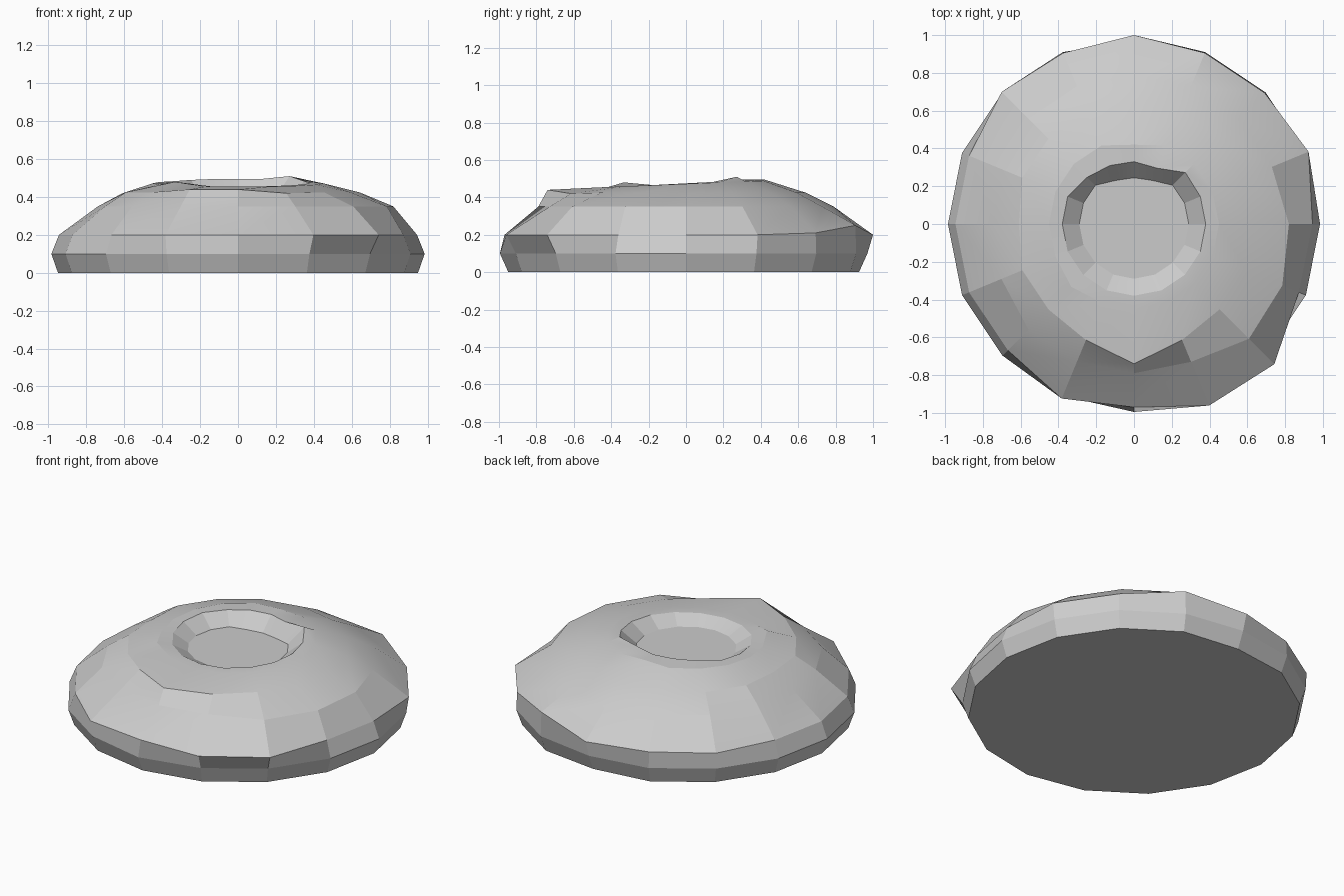
import bpy, bmesh, math

old = bpy.data.objects.get("Cube")
if old:
    bpy.data.objects.remove(old, do_unlink=True)

SIDES = 16  # column 0 points to the left (+x), 4 to the back, 12 to the front

stone = bpy.data.materials.new("light_grey_stone")
stone.use_nodes = True
colour = (0.6, 0.6, 0.6, 1)
stone.diffuse_color = colour
stone.node_tree.nodes["Principled BSDF"].inputs["Base Color"].default_value = colour


def ring(bm, radius, height, chips={}, tilt=0.0):
    """One loop of corners; chips moves single corners to (radius, height)."""
    verts = []
    for i in range(SIDES):
        a = math.tau * i / SIDES
        r, z = chips.get(i, (radius, height + tilt * math.sin(a)))
        verts.append(bm.verts.new((r * math.cos(a), r * math.sin(a), z)))
    return verts


bm = bmesh.new()
rings = [
    # base and lower rim
    ring(bm, 0.95, 0, {4: (0.925, 0)}),
    ring(bm, 0.985, 0.1, {4: (0.97, 0.1), 12: (0.995, 0.1)}),
    # chipped shoulder that overhangs in places
    ring(bm, 0.945, 0.2, {1: (1.0, 0.2), 2: (0.98, 0.21), 3: (0.98, 0.25),
                          4: (1.0, 0.2), 5: (0.98, 0.2), 6: (0.99, 0.2),
                          11: (1.0, 0.2), 12: (0.97, 0.2),
                          13: (1.04, 0.2), 14: (1.05, 0.2)}),
    # sloping dome, swollen on the left and front
    ring(bm, 0.79, 0.35, {7: (0.76, 0.35), 8: (0.74, 0.35), 9: (0.76, 0.35),
                          0: (0.82, 0.35), 15: (0.85, 0.35), 14: (0.86, 0.35)}),
    ring(bm, 0.64, 0.425, {11: (0.665, 0.44), 12: (0.74, 0.44), 13: (0.665, 0.42),
                           8: (0.61, 0.42)}),
    ring(bm, 0.45, 0.472, {4: (0.42, 0.495), 10: (0.47, 0.48)}, 0.018),
    # crater lip, wall and floor
    ring(bm, 0.38, 0.475, {2: (0.385, 0.51), 3: (0.32, 0.495), 4: (0.33, 0.495),
                           5: (0.335, 0.495), 6: (0.35, 0.49)}, 0.02),
    ring(bm, 0.29, 0.41, {3: (0.25, 0.41), 4: (0.245, 0.41), 5: (0.25, 0.41)}),
]
for low, high in zip(rings, rings[1:]):
    for i in range(SIDES):
        j = (i + 1) % SIDES
        bm.faces.new((low[i], low[j], high[j], high[i]))
bm.faces.new(rings[0][::-1])
bm.faces.new(rings[-1])
bmesh.ops.recalc_face_normals(bm, faces=bm.faces)

mesh = bpy.data.meshes.new("cratered_stone")
bm.to_mesh(mesh)
bm.free()
mesh.materials.append(stone)
body = bpy.data.objects.new("cratered_stone", mesh)
bpy.context.collection.objects.link(body)

# Soft shading only across the gentle top
bpy.context.view_layer.objects.active = body
body.select_set(True)
bpy.ops.object.shade_smooth_by_angle(angle=math.radians(11))
